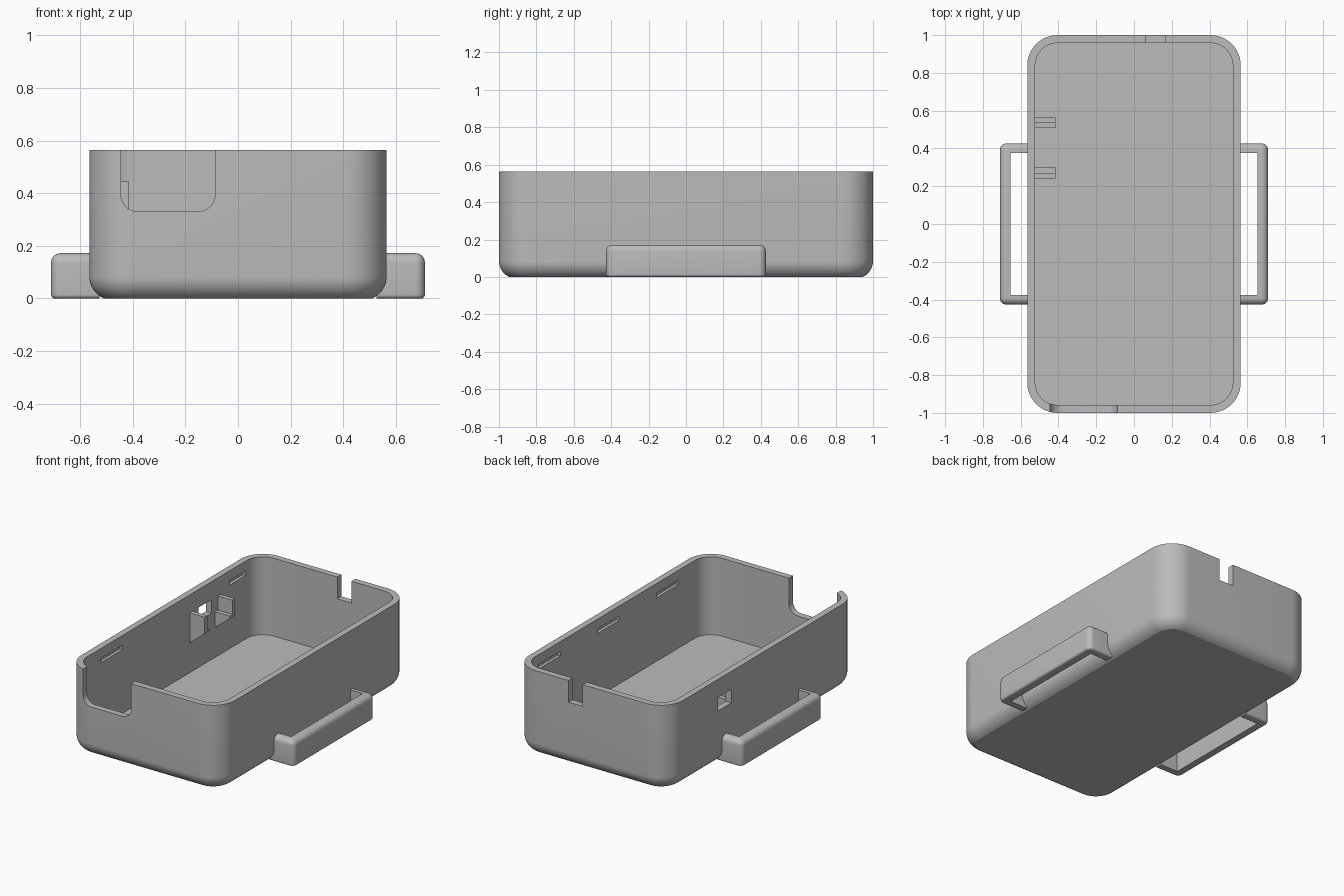
import bpy, bmesh, math
from mathutils import Vector

cube = bpy.data.objects.get("Cube")
if cube:
    bpy.data.objects.remove(cube, do_unlink=True)

grey = bpy.data.materials.new("plain grey")
grey.use_nodes = True
grey.diffuse_color = (0.5, 0.5, 0.5, 1)
grey.node_tree.nodes["Principled BSDF"].inputs["Base Color"].default_value = (0.5, 0.5, 0.5, 1)

HX, HY, TOP, WALL, FLOOR, CORNER = 0.565, 1.0, 0.565, 0.042, 0.047, 0.16


def finish(name, bm):
    bmesh.ops.recalc_face_normals(bm, faces=bm.faces)
    mesh = bpy.data.meshes.new(name)
    bm.to_mesh(mesh)
    bm.free()
    mesh.materials.append(grey)
    obj = bpy.data.objects.new(name, mesh)
    bpy.context.collection.objects.link(obj)
    return obj


def add_box(bm, x, y, z):
    verts = bmesh.ops.create_cube(bm, size=1)["verts"]
    for v in verts:
        v.co = Vector([(r[0] + r[1]) / 2 + c * (r[1] - r[0]) for r, c in zip((x, y, z), v.co)])
    return verts


def box(name, x, y, z):
    bm = bmesh.new()
    add_box(bm, x, y, z)
    return finish(name, bm)


def prism(name, profile, axis, lo, hi):
    """Extrude a 2D profile along the x or y axis (0 or 1)."""
    bm = bmesh.new()
    place = lambda p, t: (t, p[0], p[1]) if axis == 0 else (p[0], t, p[1])
    face = bm.faces.new([bm.verts.new(place(p, lo)) for p in profile])
    new = bmesh.ops.extrude_face_region(bm, geom=[face])["geom"]
    shift = Vector(place((0, 0), hi - lo))
    bmesh.ops.translate(bm, vec=shift, verts=[g for g in new if isinstance(g, bmesh.types.BMVert)])
    return finish(name, bm)


def cut(target, cutter):
    cutter.hide_render = True
    mod = target.modifiers.new("cut", "BOOLEAN")
    mod.operation, mod.solver, mod.object = "DIFFERENCE", "EXACT", cutter
    bpy.context.view_layer.objects.active = target
    bpy.ops.object.modifier_apply(modifier=mod.name)
    bpy.data.objects.remove(cutter, do_unlink=True)


def smooth(obj):
    bpy.ops.object.select_all(action="DESELECT")
    obj.select_set(True)
    bpy.context.view_layer.objects.active = obj
    bpy.ops.object.shade_smooth_by_angle(angle=math.radians(25))


# Tray: stacked rounded rectangles, up the outside and down the inside
def ring(bm, inset, z, steps=12):
    r = CORNER - inset
    verts = []
    for i, (sx, sy) in enumerate(((1, 1), (-1, 1), (-1, -1), (1, -1))):
        for s in range(steps + 1):
            a = (i + s / steps) * math.pi / 2
            verts.append(bm.verts.new((sx * (HX - CORNER) + r * math.cos(a),
                                       sy * (HY - CORNER) + r * math.sin(a), z)))
    return verts


bm = bmesh.new()
R, SWEEP = 0.093, math.radians(66)
levels = []
for k in range(9):
    a = SWEEP * (1 - k / 8)
    levels.append((R * (1 - math.cos(a)), R * (math.sin(SWEEP) - math.sin(a))))
levels += [(0, TOP), (WALL, TOP), (WALL, FLOOR)]
rings = [ring(bm, d, z) for d, z in levels]
for low, high in zip(rings, rings[1:]):
    n = len(low)
    for i in range(n):
        j = (i + 1) % n
        bm.faces.new((low[i], low[j], high[j], high[i]))
bm.faces.new(rings[0])
bm.faces.new(rings[-1])
tray = finish("tray", bm)

# Front opening with rounded lower corners
x0, x1, z0, r = -0.445, -0.087, 0.33, 0.065
profile = [(x1, 0.7), (x0, 0.7)]
for cx, start in ((x0 + r, math.pi), (x1 - r, 1.5 * math.pi)):
    for s in range(9):
        a = start + s / 8 * math.pi / 2
        profile.append((cx + r * math.cos(a), z0 + r + r * math.sin(a)))
cut(tray, prism("front_opening_cutter", profile, 1, -1.1, -0.9))

# Rear cable slot and side window
cut(tray, box("rear_slot_cutter", (0.06, 0.165), (0.9, 1.1), (0.42, 0.7)))
cut(tray, box("side_window_cutter", (-0.6, -0.5), (0.33, 0.47), (0.355, 0.445)))

# Snap grooves inside the long walls
inner = HX - WALL
for side, centre, length in ((1, -0.55, 0.23), (1, 0.07, 0.23), (1, 0.69, 0.23),
                             (-1, -0.58, 0.23), (-1, 0.74, 0.17)):
    xs = sorted((side * (inner - 0.05), side * (inner + 0.02)))
    cut(tray, box("groove_cutter", xs, (centre - length / 2, centre + length / 2), (0.47, 0.5)))
smooth(tray)

# Stepped holders either side of the window: a tall cheek and a low ledge
wall_x, tip_x = -inner - 0.005, -0.415
for name, cheek, ledge in (("front", (0.24, 0.27), (0.27, 0.30)),
                           ("rear", (0.535, 0.563), (0.507, 0.535))):
    for part, span, top in (("cheek", cheek, 0.445), ("ledge", ledge, 0.35)):
        prism(f"{name}_holder_{part}",
              [(wall_x, 0.24), (tip_x, 0.335), (tip_x, top), (wall_x, top)], 1, *span)

# Side strap handles: rounded bar with an open middle
ROOT, END, HALF, TALL = 0.527, 0.71, 0.427, 0.172


def round_edges(bm, test, size):
    edges = [e for e in bm.edges
             if not all(abs(v.co.x - ROOT) < 1e-4 for v in e.verts) and test(e)]
    bmesh.ops.bevel(bm, geom=edges, offset=size, segments=6, profile=0.5, affect="EDGES")


for name, side in (("left_handle", 1), ("right_handle", -1)):
    bm = bmesh.new()
    add_box(bm, (ROOT, END), (-HALF, HALF), (0, TALL))
    round_edges(bm, lambda e: any(v.co.z > 0.1 for v in e.verts), 0.035)
    round_edges(bm, lambda e: all(v.co.z < 1e-4 for v in e.verts), 0.015)
    for v in bm.verts:
        v.co.x *= side
    handle = finish(name, bm)
    cut(handle, box("handle_cutter", sorted((side * 0.4, side * 0.655)), (-0.375, 0.375), (-0.1, 0.3)))
    smooth(handle)
